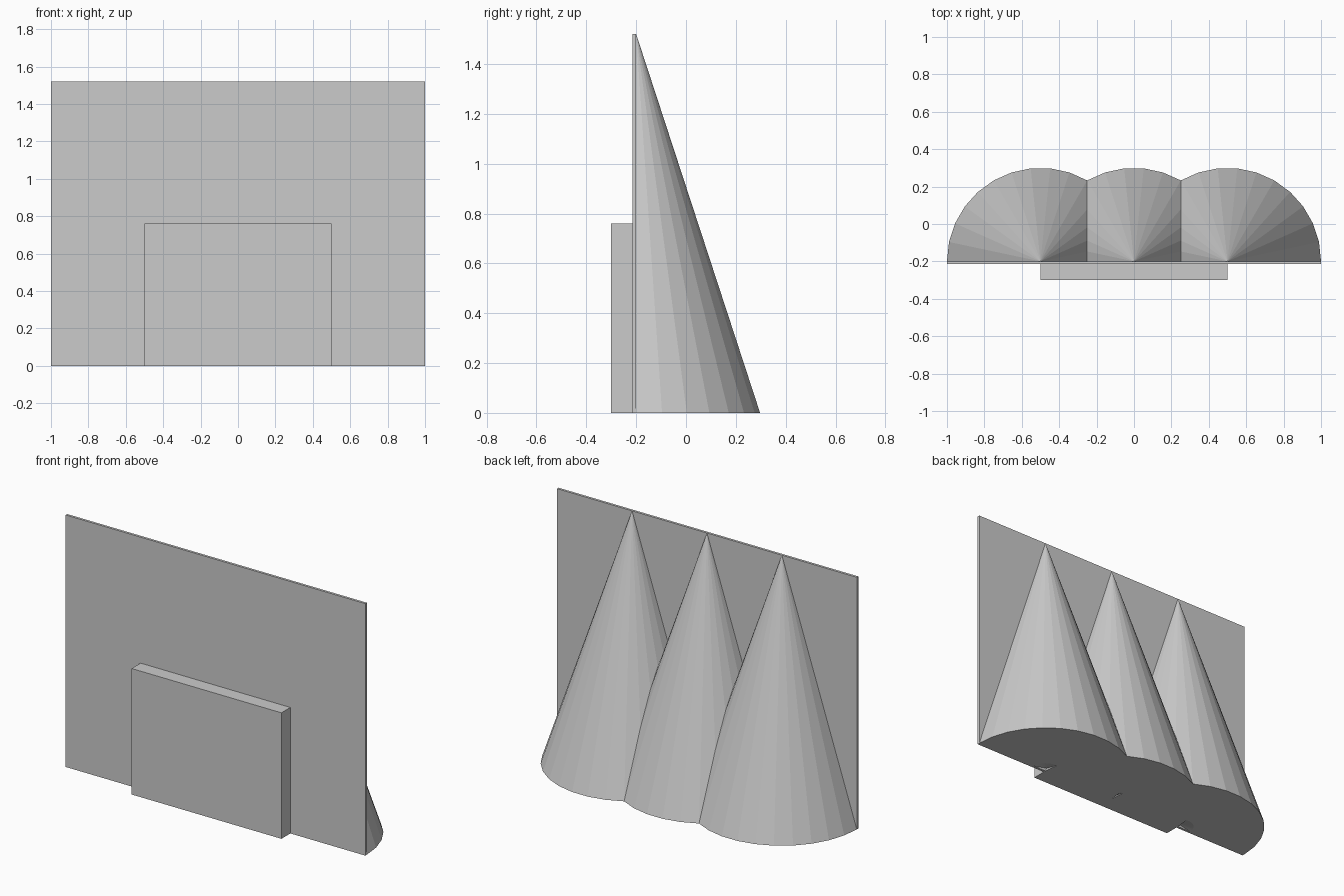
import bpy
import bmesh
import math
from mathutils import Matrix, Vector

default = bpy.data.objects.get("Cube")
if default:
    bpy.data.objects.remove(default)

HEIGHT = 1.52
BACK_Y = -0.2       # rear face of the panel, where the cones start
RADIUS = 0.5
STEPS = 15          # flat sides on each half cone

grey = bpy.data.materials.new("plain grey")
grey.use_nodes = True
colour = (0.6, 0.6, 0.6, 1)
grey.diffuse_color = colour
grey.node_tree.nodes["Principled BSDF"].inputs["Base Color"].default_value = colour


def add_object(name, bm):
    bmesh.ops.recalc_face_normals(bm, faces=bm.faces)
    mesh = bpy.data.meshes.new(name)
    bm.to_mesh(mesh)
    bm.free()
    mesh.materials.append(grey)
    obj = bpy.data.objects.new(name, mesh)
    bpy.context.collection.objects.link(obj)
    return obj


def box(name, low, high):
    low, high = Vector(low), Vector(high)
    bm = bmesh.new()
    matrix = Matrix.Translation((low + high) / 2) @ Matrix.Diagonal((*(high - low), 1))
    bmesh.ops.create_cube(bm, size=1, matrix=matrix)
    return add_object(name, bm)


def half_cone(name, x):
    """Half cone with a shallow hollow in the middle of its base."""
    bm = bmesh.new()

    def arc(radius):
        angles = [math.pi * i / STEPS for i in range(STEPS + 1)]
        return [bm.verts.new((x + radius * math.cos(a),
                              BACK_Y + radius * math.sin(a), 0)) for a in angles]

    apex = bm.verts.new((x, BACK_Y, HEIGHT))
    hollow = bm.verts.new((x, BACK_Y, 0.02))
    rim, inner = arc(RADIUS), arc(0.09)
    for i in range(STEPS):
        bm.faces.new((rim[i], rim[i + 1], apex))
        bm.faces.new((rim[i + 1], rim[i], inner[i], inner[i + 1]))
        bm.faces.new((inner[i + 1], inner[i], hollow))
    # flat side against the panel
    bm.faces.new((rim[0], apex, rim[-1], inner[-1], hollow, inner[0]))
    return add_object(name, bm)


# Upright panel and the block on its front
box("back_panel", (-1, -0.215, 0), (1, BACK_Y, HEIGHT))
box("front_block", (-0.5, -0.3, 0), (0.5, -0.215, HEIGHT / 2))

# Three overlapping supports behind the panel
for side, x in (("right", -0.5), ("middle", 0), ("left", 0.5)):
    half_cone(side + "_cone", x)
